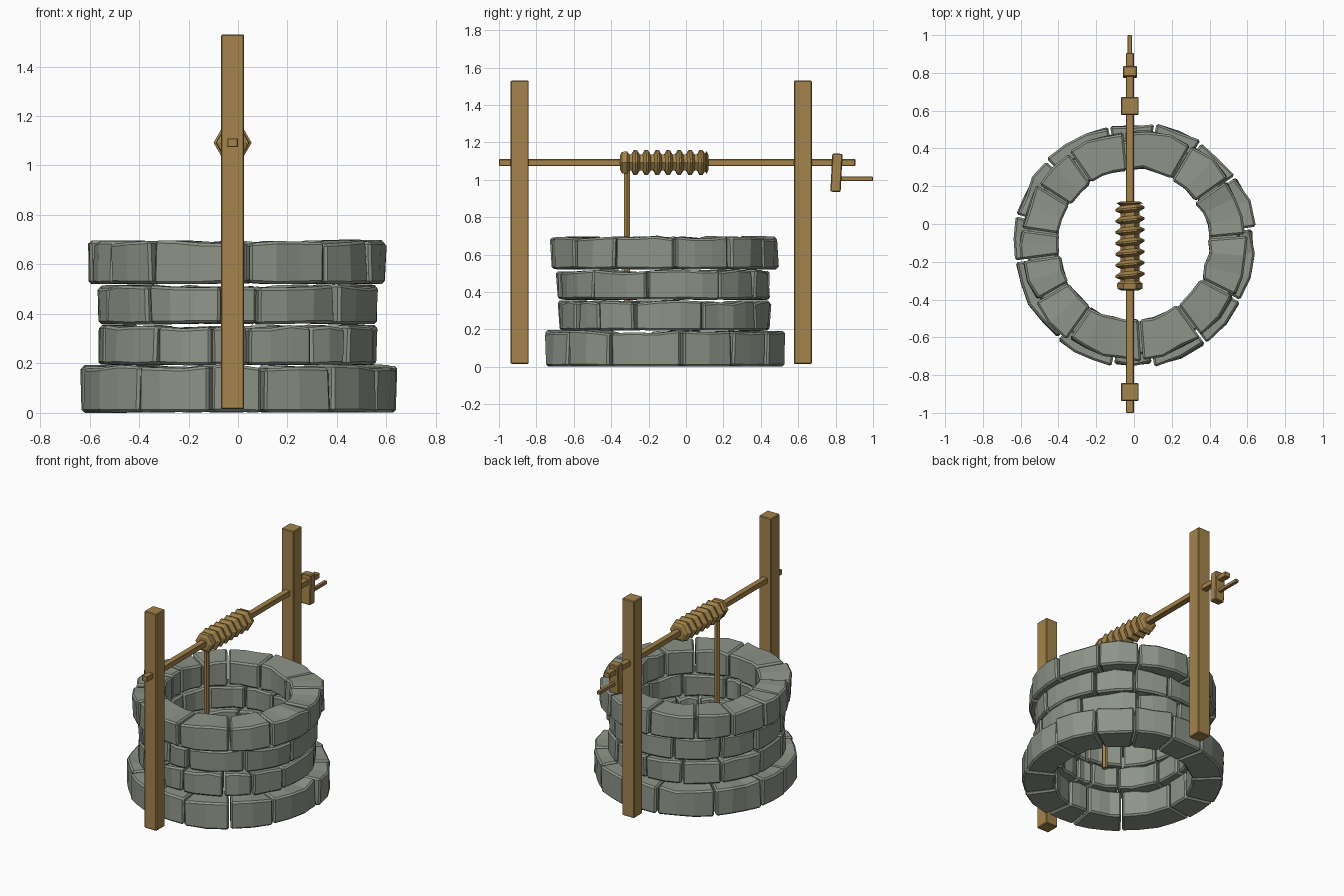
import bpy, bmesh, random
from math import sin, cos, radians, pi
from mathutils import Vector, Matrix

if "Cube" in bpy.data.objects:
    bpy.data.objects.remove(bpy.data.objects["Cube"])

random.seed(7)
CX = -0.022      # line of posts and axle
CY = -0.11       # centre of the stone rings
AXLE_Z = 1.092


def material(name, color):
    m = bpy.data.materials.new(name)
    m.diffuse_color = (*color, 1)
    m.use_nodes = True
    m.node_tree.nodes["Principled BSDF"].inputs["Base Color"].default_value = m.diffuse_color
    return m


stone = material("stone", (0.27, 0.30, 0.25))
wood = material("wood", (0.37, 0.23, 0.07))


def finish(name, bm, mat, bevel=0.0):
    bmesh.ops.recalc_face_normals(bm, faces=bm.faces)
    me = bpy.data.meshes.new(name)
    bm.to_mesh(me)
    bm.free()
    me.materials.append(mat)
    ob = bpy.data.objects.new(name, me)
    bpy.context.collection.objects.link(ob)
    if bevel:
        b = ob.modifiers.new("bevel", 'BEVEL')
        b.width = bevel
        b.segments = 1
        b.limit_method = 'ANGLE'
        b.angle_limit = radians(40)
    return ob


def beam(name, lo, hi, bevel=0.005, tilt=0.0):
    bm = bmesh.new()
    lo, hi = Vector(lo), Vector(hi)
    bmesh.ops.create_cube(bm, size=1, matrix=Matrix.Translation((lo + hi) / 2)
                          @ Matrix.Rotation(tilt, 4, 'X')
                          @ Matrix.Diagonal((*(hi - lo), 1)))
    return finish(name, bm, wood, bevel)


def sweep(bm, sections):
    """Skin a list of closed vertex loops and cap both ends."""
    loops = [[bm.verts.new(p) for p in s] for s in sections]
    n = len(loops[0])
    for a, b in zip(loops, loops[1:]):
        for i in range(n):
            j = (i + 1) % n
            bm.faces.new((a[i], a[j], b[j], b[i]))
    bm.faces.new(loops[0])
    bm.faces.new(loops[-1])


def stone_ring(name, z0, z1, r_in, r_out, joints):
    """Ring of irregular stones; joints are degrees from the front towards +x."""
    bm = bmesh.new()
    for a0, a1 in zip(joints, joints[1:] + [joints[0] + 360]):
        gap = 0.5
        n = max(2, round((a1 - a0) / 11))
        shift = random.uniform(-0.012, 0.006)
        sections = []
        for k in range(n + 1):
            a = radians(a0 + gap + (a1 - a0 - 2 * gap) * k / n)
            j = lambda s: random.uniform(-s, s)
            top = z1 + j(0.009)
            bot = z0 + random.uniform(0, 0.006)
            ro, ri = r_out + shift + j(0.006), r_in + j(0.009)
            prof = [(ri, bot), (ro, bot), (ro + j(0.012), top), (ri + j(0.006), top + j(0.006))]
            sections.append([(r * sin(a), CY - r * cos(a), z) for r, z in prof])
        sweep(bm, sections)
    return finish(name, bm, stone, 0.011)


# Four courses of stones
stone_ring("base_stone_ring", 0.0, 0.187, 0.44, 0.645,
           [-82, -39, -10, 9, 36, 62, 98, 124, 147, 170, 192, 226, 256])
stone_ring("second_stone_ring", 0.192, 0.347, 0.41, 0.568,
           [-72, -36, -11, 4, 32, 51, 73, 111, 150, 180, 206, 232, 262])
stone_ring("third_stone_ring", 0.357, 0.512, 0.41, 0.565,
           [-70, -40, -7, 8, 46, 80, 121, 148, 172, 200, 232, 258])
stone_ring("top_stone_ring", 0.52, 0.69, 0.40, 0.603,
           [-60, -35, 4, 36, 63, 95, 125, 150, 185, 215, 238, 262, 278])

# Posts
for name, y in (("front_post", -0.889), ("back_post", 0.625)):
    beam(name, (CX - 0.047, y - 0.048, 0.015), (CX + 0.047, y + 0.048, 1.53))

# Axle, crank arm and handle
beam("axle", (CX - 0.021, -1.0, AXLE_Z - 0.018), (CX + 0.021, 0.905, AXLE_Z + 0.018), 0.003)
beam("crank_arm", (CX - 0.037, 0.777, 0.935), (CX + 0.037, 0.832, 1.14), 0.005, radians(-3))
beam("crank_handle", (CX - 0.012, 0.79, 0.993), (CX + 0.012, 1.0, 1.017), 0.003)


def hexagon(r, y):
    return [(CX + r * cos(i * pi / 3), y, AXLE_Z + r * sin(i * pi / 3)) for i in range(6)]


# Drum of rope with ridged turns between plain end wraps
bm = bmesh.new()
drum = [(-0.352, 0.045), (-0.343, 0.066), (-0.315, 0.068), (-0.302, 0.05)]
for t in range(7):
    y = -0.29 + t * 0.0585
    drum += [(y, 0.05), (y + 0.014, 0.077), (y + 0.024, 0.077), (y + 0.04, 0.05)]
drum += [(0.11, 0.07), (0.12, 0.048)]
sections = []
for i, (y, r) in enumerate(drum):
    lean = 0.1 if 3 < i < len(drum) - 2 else 0.0
    sections.append([(x, yy + lean * (x - CX), z) for x, yy, z in hexagon(r, y)])
sweep(bm, sections)
finish("rope_coil", bm, wood)

# Hanging rope
bm = bmesh.new()
sweep(bm, [[(CX + 0.019 * cos(i * pi / 3), -0.316 + 0.019 * sin(i * pi / 3), z)
            for i in range(6)] for z in (0.2, 1.08)])
finish("hanging_rope", bm, wood)
